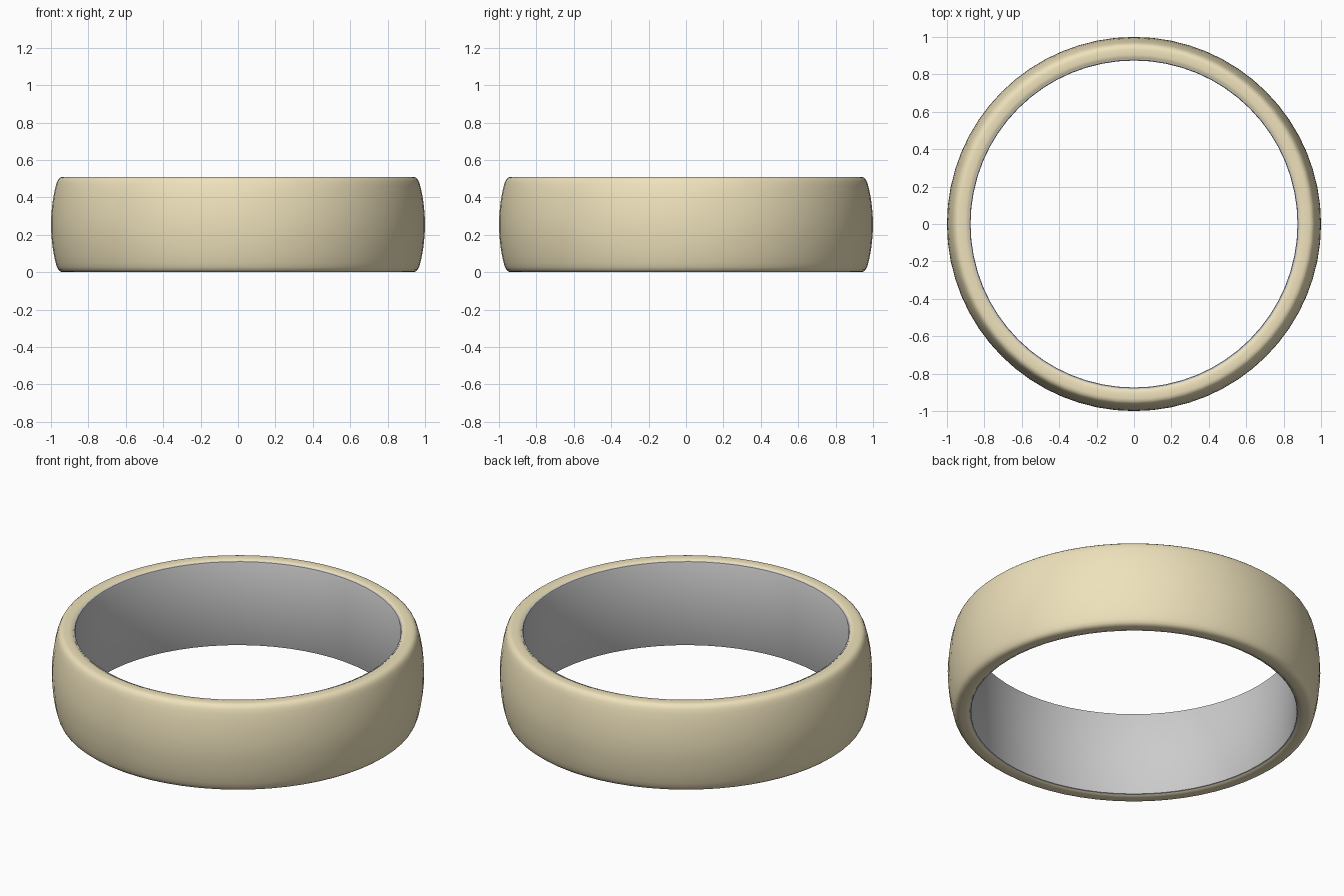
import bpy, bmesh, math

if "Cube" in bpy.data.objects:
    bpy.data.objects.remove(bpy.data.objects["Cube"])

H = 0.51      # band height
SEG = 64      # sides around the ring


def lathe(name, half_profile, color=None):
    """Spin a closed (radius, z) loop, mirrored about mid height, around z."""
    loop = half_profile + [(r, H - z) for r, z in reversed(half_profile) if abs(z - H / 2) > 1e-6]
    bm = bmesh.new()
    rings = []
    for i in range(SEG):
        a = 2 * math.pi * i / SEG
        rings.append([bm.verts.new((r * math.cos(a), r * math.sin(a), z)) for r, z in loop])
    n = len(loop)
    for i in range(SEG):
        p, q = rings[i], rings[(i + 1) % SEG]
        for j in range(n):
            k = (j + 1) % n
            bm.faces.new((p[j], q[j], q[k], p[k]))
    bmesh.ops.recalc_face_normals(bm, faces=bm.faces)
    mesh = bpy.data.meshes.new(name)
    bm.to_mesh(mesh)
    bm.free()
    obj = bpy.data.objects.new(name, mesh)
    bpy.context.collection.objects.link(obj)
    if color:
        mat = bpy.data.materials.new(name + "_gold")
        mat.diffuse_color = color
        mat.use_nodes = True
        mat.node_tree.nodes["Principled BSDF"].inputs["Base Color"].default_value = mat.diffuse_color
        mesh.materials.append(mat)
    bpy.ops.object.select_all(action='DESELECT')
    obj.select_set(True)
    bpy.context.view_layer.objects.active = obj
    bpy.ops.object.shade_smooth_by_angle(angle=math.radians(40))
    return obj


# Domed gold outer band with softly rounded rims
lathe("outer_band", [
    (0.884, 0.008), (0.892, 0.003), (0.905, 0.0), (0.935, 0.0), (0.949, 0.003),
    (0.960, 0.012), (0.968, 0.027), (0.975, 0.05), (0.984, 0.09),
    (0.992, 0.14), (0.998, 0.20), (1.0, H / 2)], (0.86, 0.76, 0.50, 1))

# Thin grey inner lining with a small chamfered lip
lathe("inner_lining", [
    (0.874, 0.014), (0.877, 0.008), (0.885, 0.006)])
